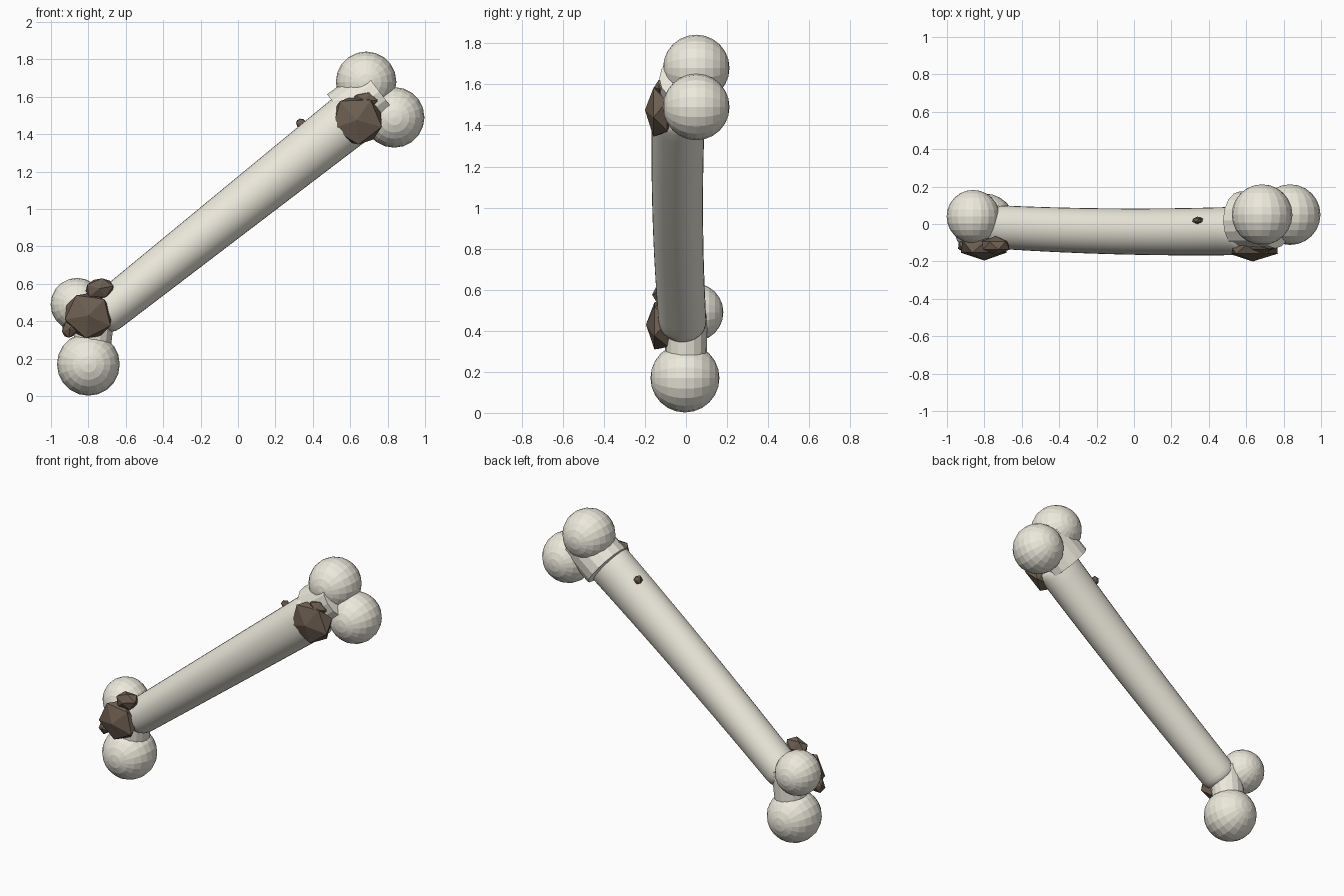
import bpy
import bmesh
import math
from mathutils import Vector, Matrix

if "Cube" in bpy.data.objects:
    bpy.data.objects.remove(bpy.data.objects["Cube"], do_unlink=True)


def make_material(name, color):
    mat = bpy.data.materials.new(name)
    mat.use_nodes = True
    mat.diffuse_color = color
    bsdf = mat.node_tree.nodes["Principled BSDF"]
    bsdf.inputs["Base Color"].default_value = color
    bsdf.inputs["Roughness"].default_value = 0.8
    return mat


BONE = make_material("bone", (0.84, 0.81, 0.71, 1))
DIRT = make_material("dirt", (0.15, 0.11, 0.08, 1))


def finish(bm, name, mat):
    bmesh.ops.recalc_face_normals(bm, faces=bm.faces)
    mesh = bpy.data.meshes.new(name)
    bm.to_mesh(mesh)
    bm.free()
    mesh.materials.append(mat)
    obj = bpy.data.objects.new(name, mesh)
    bpy.context.collection.objects.link(obj)
    return obj


def knob(name, center, radius):
    # Faceted ball with its poles facing front and back
    bm = bmesh.new()
    turn = Matrix.Rotation(math.pi / 2, 4, "X")
    bmesh.ops.create_uvsphere(bm, u_segments=20, v_segments=12, radius=radius,
                              matrix=Matrix.Translation(center) @ turn)
    return finish(bm, name, BONE)


def collar(name, start, end, r_start, r_end):
    # Faceted neck between two points
    start, end = Vector(start), Vector(end)
    axis = end - start
    turn = axis.to_track_quat("Z", "Y").to_matrix().to_4x4()
    bm = bmesh.new()
    bmesh.ops.create_cone(bm, cap_ends=True, segments=16, radius1=r_start,
                          radius2=r_end, depth=axis.length,
                          matrix=Matrix.Translation((start + end) / 2) @ turn)
    return finish(bm, name, BONE)


def clump(name, center, size, tilt):
    # Low-poly dirt lump, flattened against the bone
    bm = bmesh.new()
    turn = Matrix.Rotation(math.radians(tilt), 4, "Y")
    bmesh.ops.create_icosphere(bm, subdivisions=1, radius=1)
    # One vertex points to the front
    bm.transform(Matrix.Rotation(math.pi / 2, 4, "X"))
    bm.transform(Matrix.Translation(center) @ turn @ Matrix.Diagonal((*size, 1)))
    return finish(bm, name, DIRT)


def build_shaft():
    # Tapered, slightly bowed tube with rounded ends
    low, high = Vector((-0.745, -0.015, 0.415)), Vector((0.63, -0.035, 1.505))
    along = (high - low).normalized()
    side = along.cross(Vector((0, 1, 0))).normalized()
    front = side.cross(along)
    sides, steps = 32, 24
    stations = [(0, 0.72), (0.006, 0.88), (0.018, 0.97)]
    stations += [(0.035 + 0.93 * i / steps, 1) for i in range(steps + 1)]
    stations += [(0.982, 0.97), (0.994, 0.88), (1, 0.72)]
    bm = bmesh.new()
    rings = []
    for t, rounding in stations:
        mid = low.lerp(high, t) - Vector((0, 0.06 * t * (1 - t), 0))
        flat = (0.112 + 0.034 * t) * rounding
        deep = (0.116 + 0.014 * t) * rounding
        ring = []
        for k in range(sides):
            a = math.tau * k / sides
            ring.append(bm.verts.new(mid + side * flat * math.cos(a)
                                     + front * deep * math.sin(a)))
        rings.append(ring)
    for a, b in zip(rings, rings[1:]):
        for k in range(sides):
            n = (k + 1) % sides
            bm.faces.new((a[k], a[n], b[n], b[k]))
    bm.faces.new(rings[0])
    bm.faces.new(rings[-1])
    obj = finish(bm, "shaft", BONE)
    bpy.ops.object.select_all(action="DESELECT")
    obj.select_set(True)
    bpy.context.view_layer.objects.active = obj
    bpy.ops.object.shade_smooth_by_angle(angle=math.radians(40))


build_shaft()

# Upper joint
knob("upper_knob_inner", (0.685, 0.05, 1.68), 0.162)
knob("upper_knob_outer", (0.835, 0.05, 1.49), 0.162)
collar("upper_collar", (0.57, 0.02, 1.49), (0.755, 0.02, 1.63), 0.155, 0.15)

# Lower joint
knob("lower_knob_large", (-0.80, -0.005, 0.17), 0.168)
knob("lower_knob_small", (-0.86, 0.04, 0.49), 0.142)
collar("lower_collar", (-0.785, 0, 0.22), (-0.76, 0, 0.48), 0.10, 0.105)

# Dirt stuck to the bone
clump("upper_dirt", (0.635, -0.125, 1.475), (0.155, 0.075, 0.145), 15)
clump("upper_dirt_small", (0.68, -0.11, 1.58), (0.075, 0.05, 0.05), 0)
clump("lower_dirt", (-0.80, -0.12, 0.43), (0.145, 0.075, 0.135), 25)
clump("lower_dirt_small", (-0.74, -0.115, 0.575), (0.085, 0.05, 0.06), -10)
clump("lower_dirt_chip", (-0.90, -0.115, 0.36), (0.045, 0.04, 0.055), 20)
clump("top_dirt_chip", (0.34, 0.02, 1.455), (0.035, 0.02, 0.03), 40)
